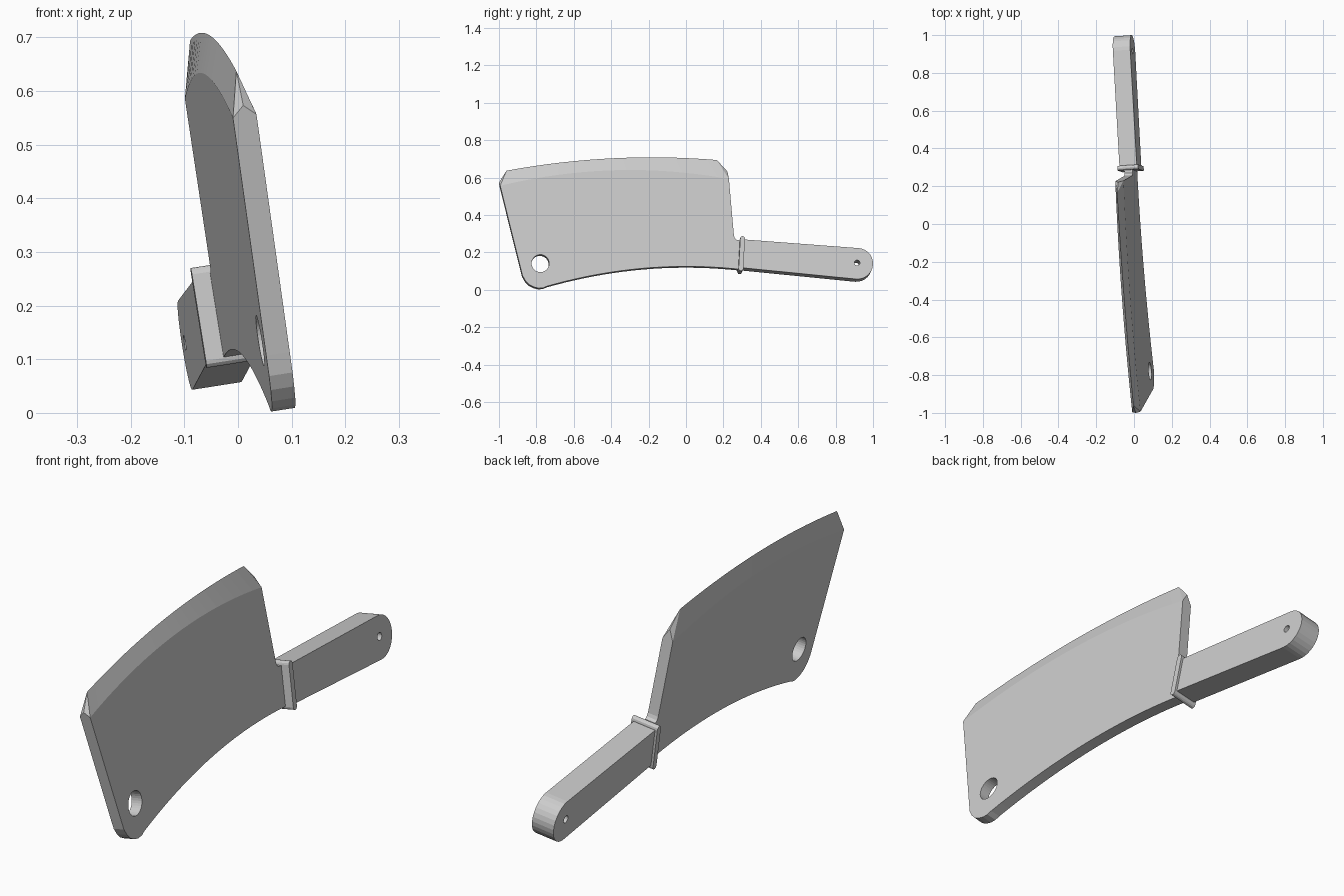
import bpy, bmesh, math
from mathutils import Vector

if "Cube" in bpy.data.objects:
    bpy.data.objects.remove(bpy.data.objects["Cube"])

# The knife lies in a slightly leaning plane: x = A + B*y + C*z at its mid thickness
A, B, C = 0.031, -0.0687, -0.157
N = Vector((1, -B, -C)).normalized()


def place(p, w):
    """Profile point (y, z) and offset w across the thickness -> world point."""
    y, z = p
    return Vector((A + B * y + C * z, y, z)) + N * w


def curve(p0, pm, p1, n):
    """Quadratic arc from p0 to p1 passing pm half way."""
    c = [2 * pm[i] - (p0[i] + p1[i]) / 2 for i in (0, 1)]
    return [tuple((1 - t) ** 2 * p0[i] + 2 * t * (1 - t) * c[i] + t * t * p1[i] for i in (0, 1))
            for t in (k / n for k in range(n + 1))]


def arc(cy, cz, r, a0, a1, n):
    return [(cy + r * math.cos(math.radians(a0 + (a1 - a0) * k / n)),
             cz + r * math.sin(math.radians(a0 + (a1 - a0) * k / n))) for k in range(n + 1)]


def finish(name, bm):
    bmesh.ops.recalc_face_normals(bm, faces=bm.faces)
    me = bpy.data.meshes.new(name)
    bm.to_mesh(me)
    bm.free()
    ob = bpy.data.objects.new(name, me)
    bpy.context.collection.objects.link(ob)
    return ob


def prism(name, profile, half):
    bm = bmesh.new()
    left = [bm.verts.new(place(p, -half)) for p in profile]
    right = [bm.verts.new(place(p, half)) for p in profile]
    bm.faces.new(left)
    bm.faces.new(right)
    n = len(profile)
    for i in range(n):
        j = (i + 1) % n
        bm.faces.new((left[i], left[j], right[j], right[i]))
    return finish(name, bm)


def drill(ob, cy, cz, r, n):
    """Cut a round hole straight through the thickness."""
    cutter = prism(ob.name + "_hole_cutter", arc(cy, cz, r, 0, 360 - 360 / n, n - 1), 0.1)
    cutter.hide_render = True
    cutter.hide_set(True)
    mod = ob.modifiers.new("hole", 'BOOLEAN')
    mod.operation = 'DIFFERENCE'
    mod.solver = 'EXACT'
    mod.object = cutter
    bpy.context.view_layer.objects.active = ob
    bpy.ops.object.modifier_apply(modifier=mod.name)
    bpy.data.objects.remove(cutter)


# Blade: flat sides up to the grind line, then two bevels meeting at the cutting edge
SEG = 20
grind = curve((-0.995, 0.553), (-0.3835, 0.636), (0.228, 0.589), SEG)
edge = curve((-0.96, 0.637), (-0.3975, 0.703), (0.165, 0.694), SEG)
tip_mid, heel_mid = (-1.0, 0.573), (0.222, 0.632)
lower = [(0.253, 0.305), (0.255, 0.285), (0.26, 0.272), (0.27, 0.264), (0.3, 0.262)]
lower += [(0.3, 0.105)] + curve((0.29, 0.106), (-0.2275, 0.112), (-0.745, 0.016), SEG)
lower += [(-0.765, 0.007), (-0.79, 0.006), (-0.815, 0.012), (-0.84, 0.025), (-0.86, 0.046),
          (-0.875, 0.072), (-0.885, 0.11)]
outline = grind + lower
HALF = 0.0222

bm = bmesh.new()
mids = [bm.verts.new(place(p, 0)) for p in [tip_mid] + edge + [heel_mid]]
sides = [[bm.verts.new(place(p, s * HALF)) for p in outline] for s in (-1, 1)]
for s in sides:
    bm.faces.new(s)
    for i in range(SEG):
        bm.faces.new((s[i], s[i + 1], mids[i + 2], mids[i + 1]))
    bm.faces.new((s[0], mids[0], mids[1]))
    bm.faces.new((s[SEG], mids[-1], mids[-2]))
L, R = sides
for i in range(SEG + 1, len(outline) - 1):
    bm.faces.new((L[i], L[i + 1], R[i + 1], R[i]))
# Tip and heel end faces rise to a point under the edge
bm.faces.new((L[-1], L[0], mids[0], R[0], R[-1]))
bm.faces.new((L[SEG + 1], L[SEG], mids[-1], R[SEG], R[SEG + 1]))
blade = finish("blade", bm)
drill(blade, -0.78, 0.138, 0.047, 32)

# Handle: tapering slab with a round end and a small hanging hole
handle_profile = [(0.295, 0.263), (0.295, 0.111)] + arc(0.914, 0.133, 0.083, -95, 86, 14)
handle = prism("handle", handle_profile, 0.0465)
drill(handle, 0.912, 0.137, 0.015, 16)

# Guard: thin pill-shaped collar between blade and handle
guard_profile = arc(0.299, 0.266, 0.0125, -3, 177, 6) + arc(0.29, 0.105, 0.0125, 177, 357, 6)
guard = prism("guard", guard_profile, 0.056)
